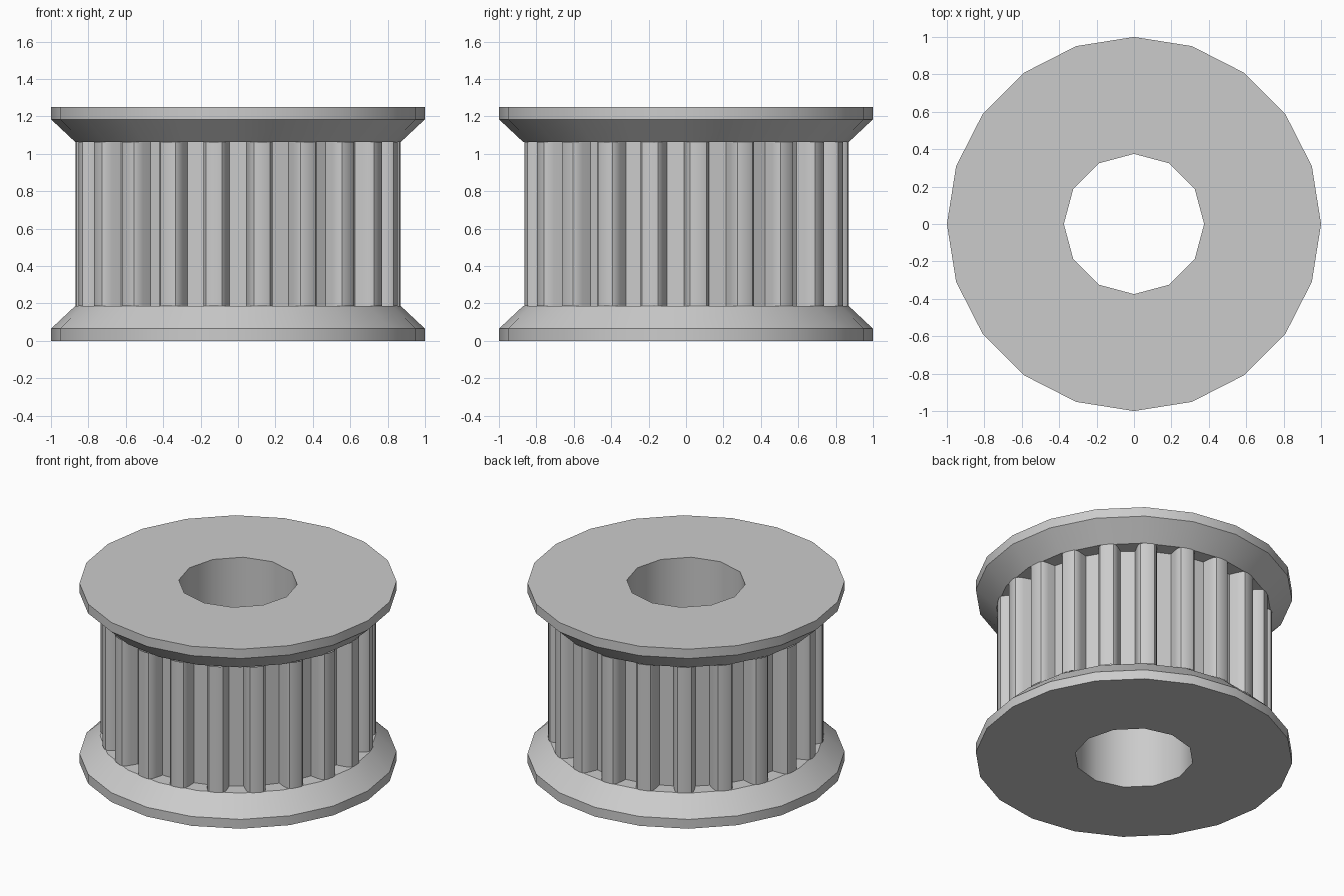
import bpy
import bmesh
from math import cos, sin, pi, radians

old = bpy.data.objects.get("Cube")
if old:
    bpy.data.objects.remove(old, do_unlink=True)

HEIGHT, RIM, CONE = 1.25, 0.065, 0.187
TEETH, TIP_R, ROOT_R, BORE_R = 21, 0.87, 0.765, 0.375

metal = bpy.data.materials.new("grey metal")
metal.use_nodes = True
grey = (0.6, 0.6, 0.6, 1)
metal.diffuse_color = grey
metal.node_tree.nodes["Principled BSDF"].inputs["Base Color"].default_value = grey


def circle(radius, sides):
    return [(radius * cos(2 * pi * i / sides), radius * sin(2 * pi * i / sides))
            for i in range(sides)]


def gear_outline():
    # One rounded tooth, repeated; offsets are fractions of the pitch
    pitch = 2 * pi / TEETH
    depth = TIP_R - ROOT_R
    half = [(-0.3, 0), (-0.26, 0.5), (-0.225, 0.8), (-0.17, 0.95), (-0.09, 1)]
    tooth = half + [(-offset, rise) for offset, rise in reversed(half)]
    points = []
    for i in range(TEETH):
        for offset, rise in tooth:
            a = pi / 2 + (i + offset) * pitch
            r = ROOT_R + depth * rise
            points.append((r * cos(a), r * sin(a)))
    return points


def bored_part(name, sections, capped=True):
    """Stack outlines at given heights around the central bore."""
    bm = bmesh.new()

    def ring(points, z):
        return [bm.verts.new((x, y, z)) for x, y in points]

    def wall(low, high):
        n = len(low)
        for i in range(n):
            j = (i + 1) % n
            bm.faces.new((low[i], low[j], high[j], high[i]))

    outer = [ring(points, z) for points, z in sections]
    bore = [ring(circle(BORE_R, 12), sections[k][1]) for k in (0, -1)]
    for low, high in zip(outer, outer[1:]):
        wall(low, high)
    wall(bore[1], bore[0])
    if capped:
        for outside, inside in ((outer[0], bore[0]), (outer[-1], bore[1])):
            edges = [bm.edges.get((loop[i - 1], loop[i]))
                     for loop in (outside, inside) for i in range(len(loop))]
            bmesh.ops.triangle_fill(bm, edges=edges, use_beauty=True)
        bmesh.ops.recalc_face_normals(bm, faces=bm.faces[:])
    mesh = bpy.data.meshes.new(name)
    bm.to_mesh(mesh)
    bm.free()
    mesh.materials.append(metal)
    obj = bpy.data.objects.new(name, mesh)
    bpy.context.collection.objects.link(obj)
    bpy.ops.object.select_all(action='DESELECT')
    obj.select_set(True)
    bpy.context.view_layer.objects.active = obj
    bpy.ops.object.shade_smooth_by_angle(angle=radians(31))


# Flanges: flat rim with a cone towards the teeth
rim, neck = circle(1, 20), circle(TIP_R, 20)
bored_part("lower_flange", [(rim, 0), (rim, RIM), (neck, CONE)])
bored_part("upper_flange", [(neck, HEIGHT - CONE), (rim, HEIGHT - RIM), (rim, HEIGHT)])

# Toothed core between the flanges
gear = gear_outline()
bored_part("toothed_core", [(gear, CONE), (gear, HEIGHT - CONE)], capped=False)
